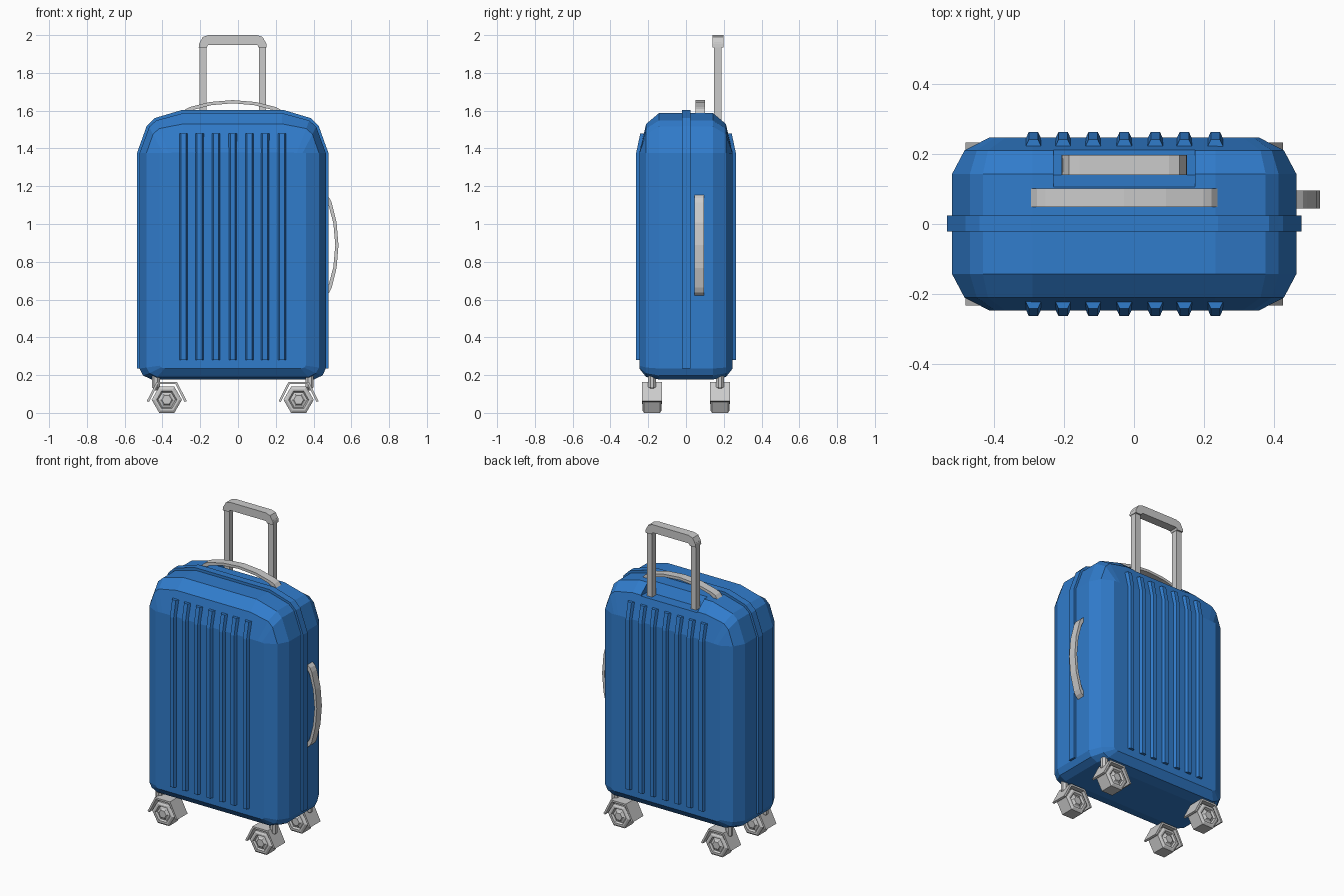
import bpy, bmesh, math

if "Cube" in bpy.data.objects:
    bpy.data.objects.remove(bpy.data.objects["Cube"])

CX = -0.028  # centre line of the case

blue = bpy.data.materials.new("blue_shell")
blue.diffuse_color = (0.03, 0.2, 0.6, 1)
blue.use_nodes = True
blue.node_tree.nodes["Principled BSDF"].inputs["Base Color"].default_value = blue.diffuse_color


def loft(name, rings, mat=None):
    """Skin equal-length rings of points, closed with end caps."""
    bm = bmesh.new()
    rows = [[bm.verts.new(p) for p in ring] for ring in rings]
    n = len(rows[0])
    for a, b in zip(rows, rows[1:]):
        for i in range(n):
            j = (i + 1) % n
            bm.faces.new((a[i], a[j], b[j], b[i]))
    bm.faces.new(rows[0][::-1])
    bm.faces.new(rows[-1])
    bmesh.ops.recalc_face_normals(bm, faces=bm.faces)
    me = bpy.data.meshes.new(name)
    bm.to_mesh(me)
    bm.free()
    ob = bpy.data.objects.new(name, me)
    bpy.context.collection.objects.link(ob)
    if mat:
        me.materials.append(mat)
    return ob


def mirrored(half):
    """Right-side profile continued on the left; a point on u = 0 is kept once."""
    return half + [(-u, v) for u, v in reversed(half) if u > 0]


def strip(name, outer, inner, y0, y1, place, mat=None):
    """Bar that follows an outer and an inner profile."""
    rings = [[place(*o, y0), place(*o, y1), place(*i, y1), place(*i, y0)]
             for o, i in zip(mirrored(outer), mirrored(inner))]
    return loft(name, rings, mat)


def box(name, x0, x1, y0, y1, z0, z1, mat=None):
    return loft(name, [[(x0, y0, z), (x1, y0, z), (x1, y1, z), (x0, y1, z)]
                       for z in (z0, z1)], mat)


# Shell: three nested front outlines lofted from front to back
full = [(.43, .177), (.475, .198), (.493, .235), (.493, 1.375),
        (.442, 1.515), (.405, 1.548), (.262, 1.587)]
mid = [(.40, .19), (.44, .21), (.457, .24), (.457, 1.375),
       (.422, 1.475), (.39, 1.505), (.262, 1.53)]
face = [(.36, .235), (.379, .24), (.387, .25), (.387, 1.375),
        (.37, 1.376), (.34, 1.377), (.262, 1.378)]
layers = [(-.247, face), (-.211, mid), (-.143, full),
          (.143, full), (.211, mid), (.247, face)]
shell = loft("shell", [[(CX + u, y, z) for u, z in mirrored(p)] for y, p in layers], blue)

# Recess for the pull handle
cut_profile = [(.105, 1.59), (.14, 1.525), (.3, 1.525), (.3, 1.7), (.105, 1.7)]
cutter = loft("recess_cutter", [[(CX + s * .202, y, z) for y, z in cut_profile] for s in (-1, 1)], blue)
cutter.hide_render = True
cutter.hide_viewport = True
mod = shell.modifiers.new("recess", 'BOOLEAN')
mod.operation = 'DIFFERENCE'
mod.solver = 'EXACT'
mod.object = cutter


def upright(u, v, y):
    return (CX + u, y, v)


# Raised seam band around the sides and top
band_out = [(.507, .235), (.507, 1.375), (.455, 1.52), (.415, 1.56), (.268, 1.604)]
band_in = [(.47, .235), (.47, 1.37), (.425, 1.495), (.395, 1.53), (.262, 1.57)]
strip("seam_band", band_out, band_in, -.021, .025, upright, blue)

# Ribs on the front and back
for side, label in ((-1, "front"), (1, "back")):
    for i, x in enumerate((-.288, -.203, -.117, -.028, .061, .144, .233)):
        rings = []
        for z, y in ((.28, .264), (1.375, .264), (1.48, .242)):
            rings.append([(x - .027, side * (y - .03), z), (x - .013, side * y, z),
                          (x + .013, side * y, z), (x + .027, side * (y - .03), z)])
        loft(f"{label}_rib_{i + 1}", rings, blue)

# Carry handles on the top and on the right side
carry_out = [(.267, 0), (.25, .02), (.225, .032), (.12, .058), (0, .068)]
carry_in = [(.235, 0), (.227, .006), (.21, .016), (.115, .041), (0, .051)]
strip("top_carry_handle", carry_out, carry_in, .049, .101,
      lambda u, v, y: (CX + u, y, 1.588 + v))
strip("side_carry_handle", carry_out, carry_in, .044, .096,
      lambda u, v, y: (.464 + v, y, .888 + u))

# Telescopic pull handle
for s, label in ((-1, "left"), (1, "right")):
    x = CX + s * .157
    box(f"{label}_pull_post", x - .019, x + .019, .149, .188, 1.5, 1.96)
grip_out = [(.18, 1.935), (.178, 1.955), (.158, 1.99), (.128, 2.0)]
grip_in = [(.136, 1.935), (.134, 1.942), (.13, 1.947), (.12, 1.948)]
strip("pull_grip", grip_out, grip_in, .141, .198, upright)

# Castors: six-sided wheel with stepped hub, fender and stem
wheel_profile = [(-.052, .016), (-.052, .026), (-.042, .034), (-.038, .046),
                 (-.05, .054), (-.05, .066), (-.042, .08)]
wheel_profile += [(-y, r) for y, r in reversed(wheel_profile)]
fender_out = [(.106, .062), (.054, .164)]
fender_in = [(.094, .058), (.047, .152)]
for sx, lx in ((-1, "left"), (1, "right")):
    for sy, ly in ((-1, "front"), (1, "back")):
        wx, wy = CX + sx * .349, sy * .18
        name = f"{ly}_{lx}"
        loft(name + "_wheel", [[(wx + r * math.cos(k * math.pi / 3), wy + y,
                                 .0693 + r * math.sin(k * math.pi / 3)) for k in range(6)]
                               for y, r in wheel_profile])
        strip(name + "_fender", fender_out, fender_in, wy - .053, wy + .053,
              lambda u, v, y: (wx + u, y, v))
        px = CX + sx * .407
        loft(name + "_stem", [[(px + r * math.cos(k * math.pi / 4 + math.pi / 8),
                                wy + r * math.sin(k * math.pi / 4 + math.pi / 8), z)
                               for k in range(8)]
                              for z, r in ((.118, .008), (.138, .023), (.23, .023))])
